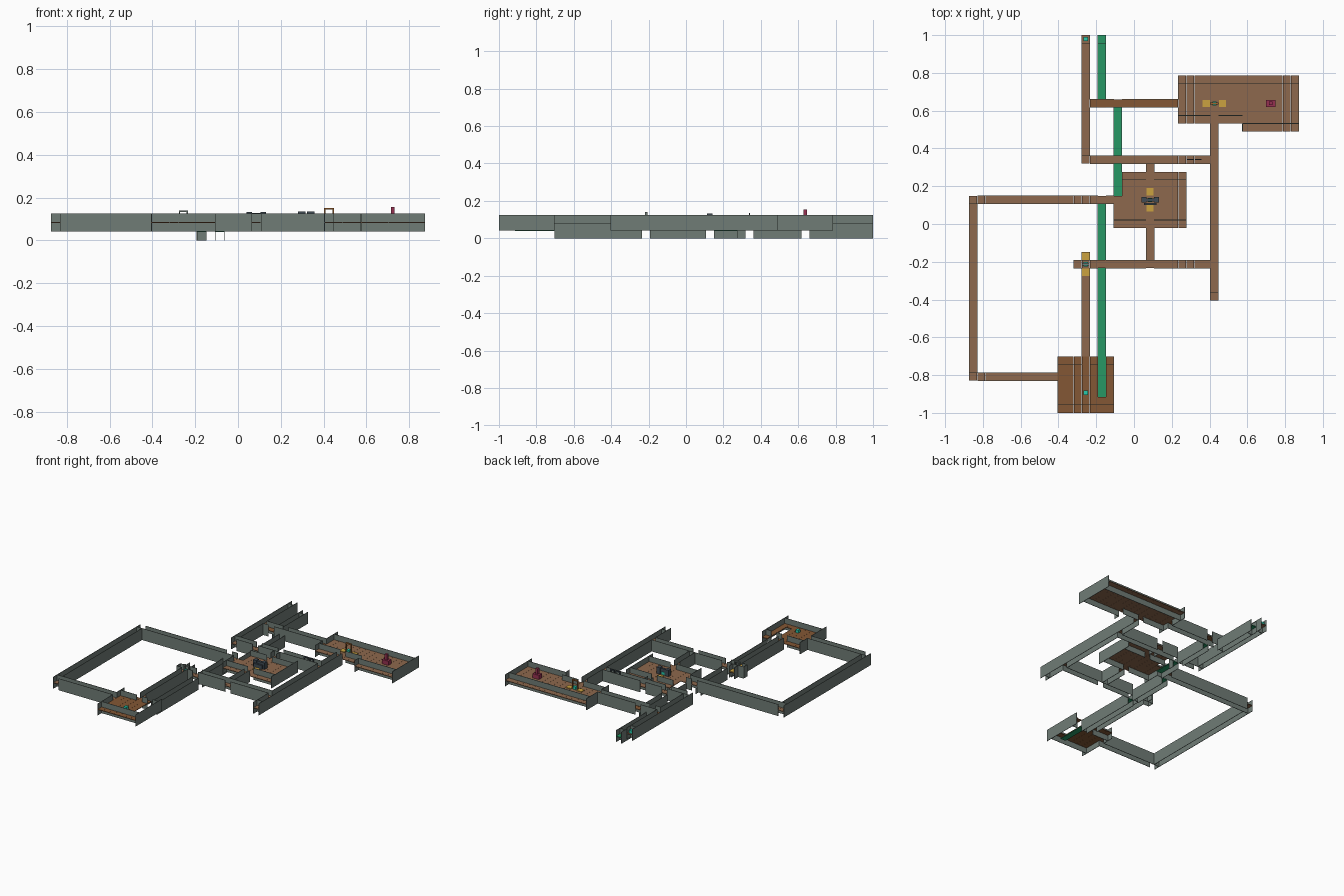
import bpy, bmesh
from mathutils import Matrix, Vector

if "Cube" in bpy.data.objects:
    bpy.data.objects.remove(bpy.data.objects["Cube"])

T = 2 / 47                       # tile size, plan is 41 x 47 tiles
X0, Y0 = -41 * T / 2, -1.0
WALL_H, THIN = 0.083, 0.003
Z_FLOOR, Z_CANAL = 0.0841, 0.0415


def mat(name, r, g, b):
    m = bpy.data.materials.new(name)
    m.diffuse_color = (r, g, b, 1)
    m.use_nodes = True
    m.node_tree.nodes["Principled BSDF"].inputs["Base Color"].default_value = m.diffuse_color
    return m


STONE = mat("stone", 0.16, 0.20, 0.18)
BROWN = mat("light_brown", 0.27, 0.14, 0.075)
DARK = mat("dark_brown", 0.23, 0.095, 0.035)
GREEN = mat("green", 0.02, 0.31, 0.13)
GOLD = mat("gold", 0.60, 0.36, 0.05)
TEAL = mat("teal", 0.02, 0.60, 0.42)
RED = mat("red", 0.30, 0.03, 0.08)
SLATE = mat("slate", 0.05, 0.07, 0.09)
WOOD = mat("wood", 0.35, 0.13, 0.03)


def boxes(name, items, material):
    """One object made of (centre, size) boxes."""
    bm = bmesh.new()
    for c, s in items:
        bmesh.ops.create_cube(bm, size=1, matrix=Matrix.Translation(Vector(c)) @ Matrix.Diagonal((*s, 1)))
    me = bpy.data.meshes.new(name)
    bm.to_mesh(me)
    bm.free()
    me.materials.append(material)
    ob = bpy.data.objects.new(name, me)
    bpy.context.collection.objects.link(ob)
    return ob


def centre(i, j):
    return X0 + (i + 0.5) * T, Y0 + (j + 0.5) * T


# Tile map: later rectangles overwrite earlier ones (first/last column, first/last row)
cells = {}


def fill(kind, i0, i1, j0, j1):
    for i in range(i0, i1 + 1):
        for j in range(j0, j1 + 1):
            cells[i, j] = kind


fill("hall", 0, 0, 4, 26)          # west loop
fill("hall", 0, 10, 4, 4)
fill("hall", 14, 14, 7, 19)        # south passage
fill("hall", 30, 30, 14, 35)       # east passage
fill("hall", 22, 22, 19, 30)       # centre passage
fill("hall", 14, 14, 31, 46)       # north passage
fill("south_room", 11, 17, 0, 6)
fill("hall", 18, 26, 23, 29)       # centre room
fill("hall", 26, 40, 36, 41)       # east room
fill("hall", 34, 40, 35, 35)
fill("canal", 16, 16, 2, 25)       # canals
fill("canal", 18, 18, 27, 37)
fill("canal", 16, 16, 39, 46)
fill("hall", 0, 18, 26, 26)        # cross passages over the canals
fill("hall", 13, 30, 18, 18)
fill("hall", 14, 30, 31, 31)
fill("south_room", 15, 25, 38, 38)

# Floor slabs
tile = (T * 0.985, T, 0.004)
for kind, name, m, z in (("hall", "hall_floor", BROWN, Z_FLOOR),
                         ("south_room", "dark_floor", DARK, Z_FLOOR),
                         ("canal", "canal_floor", GREEN, Z_CANAL)):
    boxes(name, [((*centre(i, j), z), tile) for (i, j), k in cells.items() if k == kind], m)

# Walls wherever a tile borders empty space; north and south walls stand one tile inward
hall_walls, canal_walls = set(), set()
for (i, j), k in cells.items():
    x, y = centre(i, j)
    z = Z_CANAL if k == "canal" else Z_FLOOR
    group = canal_walls if k == "canal" else hall_walls
    for d in (-1, 1):
        if (i + d, j) not in cells:
            group.add(((round(x + d * T / 2, 5), round(y, 5), z), (THIN, T, WALL_H)))
        if (i, j + d) not in cells:
            group.add(((round(x, 5), round(y - d * T / 2, 5), z), (T, THIN, WALL_H)))
boxes("hall_walls", sorted(hall_walls), STONE)
boxes("canal_walls", sorted(canal_walls), STONE)

# Gold threshold plates beside the three shrines
zt = Z_FLOOR + 0.004
plate = (T * 0.9, T * 0.9, 0.005)
spots = [(14, 17), (14, 19), (22, 25), (22, 27), (29, 38), (31, 38)]
boxes("gold_plates", [((*centre(*s), zt), plate) for s in spots], GOLD)

# Teal markers
marks = [(14, 2), (14, 18), (22, 26), (30, 38), (14, 46)]
boxes("teal_markers", [((*centre(*s), Z_FLOOR + 0.012), (0.022, 0.022, 0.02)) for s in marks], TEAL)


def gate(name, i, j, w, d, top, material):
    """Two posts and a lintel."""
    x, y = centre(i, j)
    h = top - Z_FLOOR
    post = [((x + s * (w / 2 - 0.003), y, Z_FLOOR + h / 2), (0.006, d, h)) for s in (-1, 1)]
    boxes(name, post + [((x, y, top - 0.004), (w, d, 0.008))], material)


gate("east_gate", 30, 38, 0.046, 0.01, 0.152, WOOD)
gate("south_gate", 14, 18, 0.042, 0.012, 0.14, STONE)
gate("hall_bracket_a", 27, 31, 0.034, 0.005, 0.134, SLATE)
gate("hall_bracket_b", 28, 31, 0.034, 0.005, 0.134, SLATE)

# Dark altar in the centre room
x, y = centre(22, 26)
boxes("altar", [((x, y, 0.108), (0.05, 0.016, 0.04)), ((x, y - 0.022, 0.1), (0.066, 0.012, 0.03))]
      + [((x + s * 0.033, y, 0.109), (0.026, 0.03, 0.046)) for s in (-1, 1)], SLATE)

# Red pedestal in the east room
x, y = centre(37, 38)
boxes("red_pedestal", [((x, y, 0.1), (0.05, 0.036, 0.032)), ((x, y, 0.135), (0.018, 0.018, 0.04))], RED)
